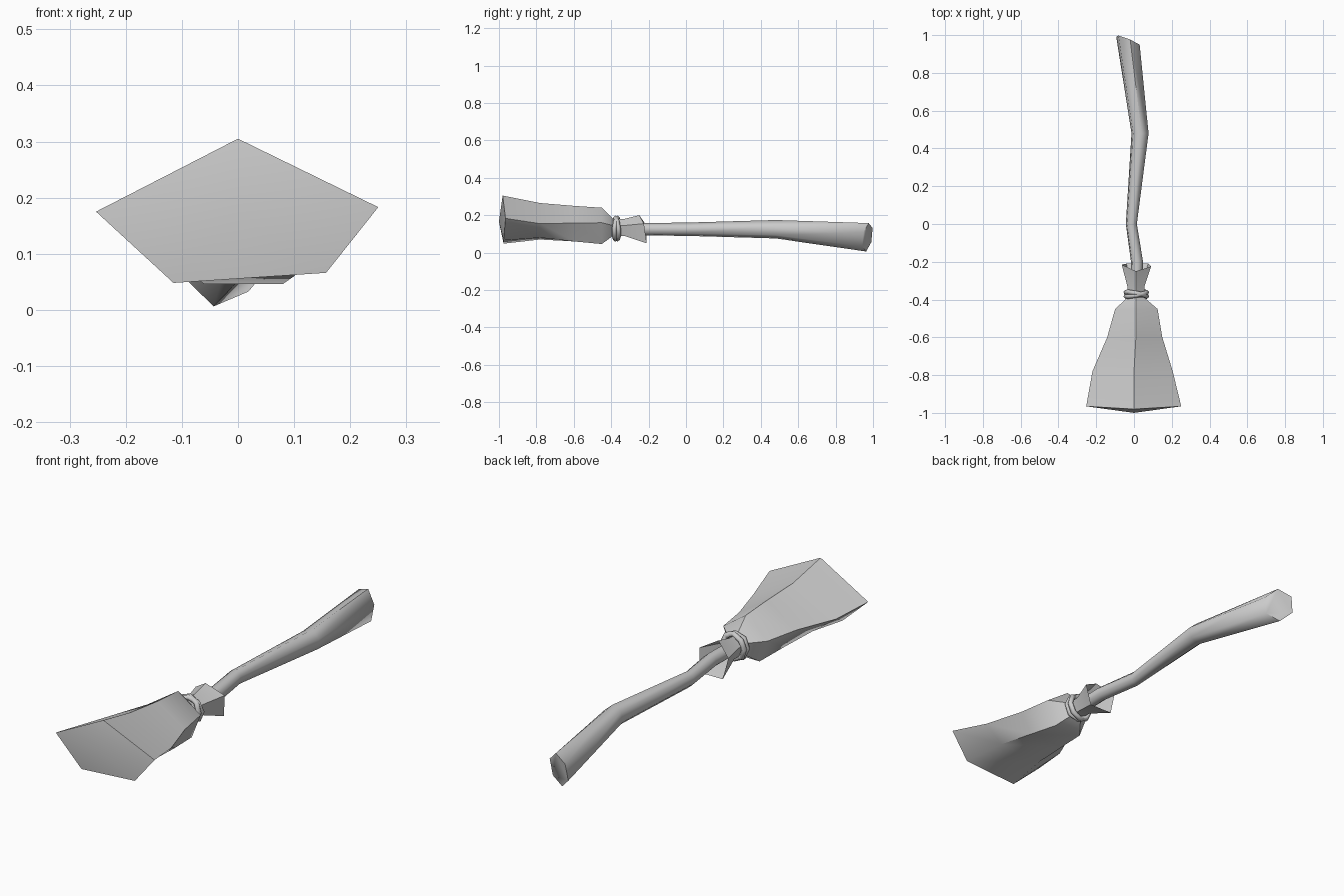
import bpy, bmesh, math
from mathutils import Vector, Euler

if "Cube" in bpy.data.objects:
    bpy.data.objects.remove(bpy.data.objects["Cube"], do_unlink=True)

grey = bpy.data.materials.new("plain_grey")
grey.use_nodes = True
grey.diffuse_color = (0.6, 0.6, 0.6, 1)
grey.node_tree.nodes["Principled BSDF"].inputs["Base Color"].default_value = (0.6, 0.6, 0.6, 1)


def finish(obj, angle=50):
    if not obj.data.materials:
        obj.data.materials.append(grey)
    bpy.ops.object.select_all(action="DESELECT")
    obj.select_set(True)
    bpy.context.view_layer.objects.active = obj
    bpy.ops.object.shade_smooth_by_angle(angle=math.radians(angle))


def loft(name, rings, start_tip=None, cap_end=False, angle=50):
    """Skin a list of equal-sized rings, with an optional pointed start and flat end."""
    bm = bmesh.new()
    loops = [[bm.verts.new(p) for p in ring] for ring in rings]
    n = len(loops[0])
    for a, b in zip(loops, loops[1:]):
        for i in range(n):
            j = (i + 1) % n
            bm.faces.new((a[i], a[j], b[j], b[i]))
    if start_tip:
        tip = bm.verts.new(start_tip)
        for i in range(n):
            bm.faces.new((tip, loops[0][(i + 1) % n], loops[0][i]))
    if cap_end:
        bm.faces.new(loops[-1])
    bmesh.ops.recalc_face_normals(bm, faces=bm.faces)
    mesh = bpy.data.meshes.new(name)
    bm.to_mesh(mesh)
    bm.free()
    obj = bpy.data.objects.new(name, mesh)
    bpy.context.collection.objects.link(obj)
    finish(obj, angle)
    return obj


def section(y, *xz):
    return [(x, y, z) for x, z in xz]


# Bristle bundle: five-sided, gathered at the neck
rim = [(0, -.98, .305), (.25, -.965, .183), (.157, -.975, .066),
       (-.115, -.975, .048), (-.253, -.965, .175)]
neck = [(.01, .18), (.055, .145), (.035, .09), (-.015, .09), (-.035, .145)]
loft("bristles", [
    rim,
    section(-.78, (0, .265), (.205, .155), (.12, .08), (-.1, .07), (-.22, .158)),
    section(-.6, (.01, .25), (.15, .158), (.1, .06), (-.08, .06), (-.142, .155)),
    section(-.45, (.01, .24), (.125, .16), (.08, .046), (-.06, .046), (-.1, .15)),
    section(-.39, *neck),
], start_tip=(0, -1, .165))

# Open cuff flaring around the handle
loft("cuff", [
    section(-.39, *neck),
    section(-.33, *neck),
    [(.01, -.25, .2), (.09, -.225, .155), (.075, -.21, .05),
     (-.04, -.21, .05), (-.065, -.215, .15)],
])

# Two crossing cords around the neck
for side, tilt in (("upper", 11), ("lower", -11)):
    bpy.ops.mesh.primitive_torus_add(
        major_segments=8, minor_segments=5, major_radius=.057, minor_radius=.013,
        location=(.012, -.372, .128),
        rotation=Euler((math.radians(90 + tilt / 2), 0, math.radians(tilt))))
    cord = bpy.context.object
    cord.name = "cord_" + side
    finish(cord, 80)

# Bent six-sided handle, thickening to a slanted end
handle_path = [(.013, -.34, .125, .034, .034), (.016, -.2, .125, .034, .034),
               (-.014, 0, .125, .031, .036), (.032, .48, .125, .048, .05),
               (-.032, .97, .082, .066, .077)]
rings = []
for k, (cx, cy, cz, rx, rz) in enumerate(handle_path):
    ring = []
    for i in range(6):
        a = math.radians(60 * i + 20)
        dx, dz = rx * math.cos(a), rz * math.sin(a)
        slant = -.4 * dx + .15 * dz if k == len(handle_path) - 1 else 0
        ring.append(Vector((cx + dx, cy + slant, cz + dz)))
    rings.append(ring)
loft("handle", rings, cap_end=True, angle=65)
